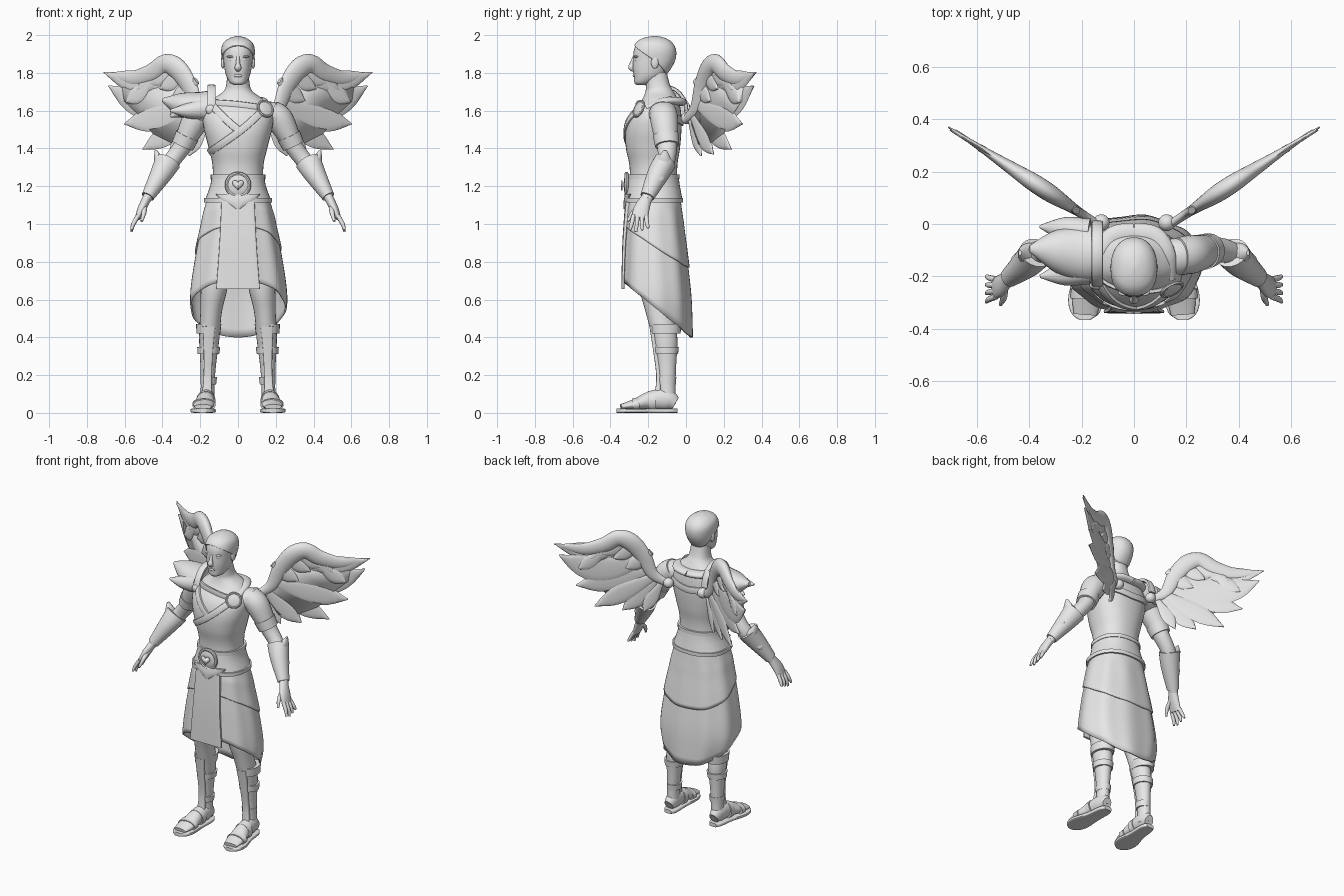
import bpy, bmesh, math
from mathutils import Vector

cube = bpy.data.objects.get("Cube")
if cube:
    bpy.data.objects.remove(cube, do_unlink=True)

stone = bpy.data.materials.new("plain grey")
stone.use_nodes = True
stone.diffuse_color = (0.8, 0.8, 0.8, 1)
stone.node_tree.nodes["Principled BSDF"].inputs["Base Color"].default_value = stone.diffuse_color

X, Y, Z = Vector((1, 0, 0)), Vector((0, 1, 0)), Vector((0, 0, 1))
parts = []


def register(obj, mirror=False):
    obj.data.materials.append(stone)
    parts.append(obj)
    if mirror:
        obj.modifiers.new("Mirror", "MIRROR").mirror_object = parts[0]


def finish(name, bm, mirror=False, thickness=0):
    bmesh.ops.recalc_face_normals(bm, faces=bm.faces)
    mesh = bpy.data.meshes.new(name)
    bm.to_mesh(mesh)
    bm.free()
    obj = bpy.data.objects.new(name, mesh)
    bpy.context.collection.objects.link(obj)
    if thickness:
        obj.modifiers.new("Solidify", "SOLIDIFY").thickness = thickness
    register(obj, mirror)


def spline(points, steps):
    """Catmull-Rom through tuples of any length."""
    out = []
    for i in range(len(points) - 1):
        a, b, c, d = (points[min(max(k, 0), len(points) - 1)] for k in range(i - 1, i + 3))
        for s in range(steps):
            t = s / steps
            out.append(tuple(q + t / 2 * (r - p + t * (2 * p - 5 * q + 4 * r - w + t * (3 * (q - r) + w - p)))
                             for p, q, r, w in zip(a, b, c, d)))
    return out + [tuple(points[-1])]


def bridge(bm, rows):
    for low, high in zip(rows, rows[1:]):
        for k in range(len(low)):
            m = (k + 1) % len(low)
            bm.faces.new((low[k], low[m], high[m], high[k]))


def oval(angle, power):
    c, s = math.cos(angle), math.sin(angle)
    return (math.copysign(abs(c) ** (2 / power), c), math.copysign(abs(s) ** (2 / power), s))


def loft(name, rings, mirror=False, ref=Y, upright=False, power=2, sides=24, steps=5):
    """Skin over rings (x, y, z, width, depth); depth runs along ref."""
    rings = spline(rings, steps)
    bm, rows = bmesh.new(), []
    for i, (x, y, z, a, b) in enumerate(rings):
        before, after = rings[max(i - 1, 0)], rings[min(i + 1, len(rings) - 1)]
        t = Z if upright else (Vector(after[:3]) - Vector(before[:3])).normalized()
        v = (ref - t * ref.dot(t)).normalized()
        u = v.cross(t)
        row = []
        for k in range(sides):
            c, s = oval(math.tau * k / sides, power)
            row.append(bm.verts.new(Vector((x, y, z)) + u * a * c + v * b * s))
        rows.append(row)
    bridge(bm, rows)
    bm.faces.new(rows[0])
    bm.faces.new(rows[-1])
    finish(name, bm, mirror)


def ring_at(rings, z):
    dense = sorted(spline(rings, 6), key=lambda r: r[2])
    z = min(max(z, dense[0][2]), dense[-1][2])
    for p, q in zip(dense, dense[1:]):
        if z <= q[2]:
            t = (z - p[2]) / max(q[2] - p[2], 1e-6)
            return [m + (n - m) * t for m, n in zip(p, q)]


def drape(name, rings, top, front, back, grow=0, power=2, fold=0):
    """Open cloth hanging over rings, its hem sloping from front to back."""
    bm, rows, sides, count = bmesh.new(), [], 64, 16
    for j in range(count + 1):
        row = []
        for k in range(sides):
            angle = math.tau * k / sides
            c, s = oval(angle, power)
            hem = front + (back - front) * (1 + s) / 2
            x, y, z, a, b = ring_at(rings, top + (hem - top) * j / count)
            g = (grow + fold * math.cos(9 * angle)) * min(1, 3 * j / count)
            row.append(bm.verts.new((x + (a + g) * c, y + (b + g) * s, z)))
        rows.append(row)
    bridge(bm, rows)
    bm.faces.new(rows[0])
    finish(name, bm, thickness=.01)


def ball(name, place, size, facing=Z, mirror=False):
    bpy.ops.mesh.primitive_uv_sphere_add(segments=24, ring_count=14, location=place,
                                         rotation=Vector(facing).to_track_quat("Z", "Y").to_euler())
    obj = bpy.context.object
    obj.name, obj.scale = name, size
    register(obj, mirror)


def medallion(name, place, facing, radius):
    ball(name + "_disc", place, (radius, radius, radius / 4), facing)
    for label, r in (("rim", radius), ("inner_rim", radius * 0.6)):
        bpy.ops.mesh.primitive_torus_add(location=place, major_radius=r, minor_radius=radius / 6,
                                         major_segments=32, minor_segments=8,
                                         rotation=Vector(facing).to_track_quat("Z", "Y").to_euler())
        bpy.context.object.name = name + "_" + label
        register(bpy.context.object)


# Torso and neck
torso = [(0, -.17, 1.05, .15, .135), (0, -.172, 1.28, .133, .125), (0, -.175, 1.4, .155, .143),
         (0, -.172, 1.5, .18, .148), (0, -.16, 1.58, .185, .135), (0, -.138, 1.65, .145, .1),
         (0, -.14, 1.7, .08, .075), (0, -.15, 1.74, .062, .064), (0, -.165, 1.82, .056, .06)]
loft("torso", torso, upright=True, power=2.3, sides=40)


def ribbon(name, path, width, side=-1):
    """Flat strap lying on the torso, given as (x, z) points."""
    rings = []
    for x, z in spline(path, 8):
        _, y, _, a, b = ring_at(torso, z)
        reach = max(0, 1 - min(1, abs(x) / a) ** 2.3) ** (1 / 2.3)
        rings.append((x, y + side * (b * reach + .002), z, width, .008))
    loft(name, rings, power=4, sides=12, steps=1)


ribbon("chest_strap", [(-.14, 1.64), (0, 1.63), (.14, 1.61)], .02)
ribbon("tunic_fold_left", [(.13, 1.6), (.02, 1.5), (-.15, 1.38)], .02)
ribbon("tunic_fold_right", [(-.13, 1.62), (-.06, 1.55), (.01, 1.49)], .02)
ribbon("back_strap", [(-.14, 1.56), (0, 1.54), (.14, 1.56)], .022, side=1)
loft("cowl", [(.14, -.21, 1.61, .02, .018), (.125, -.12, 1.65, .035, .02),
              (.08, -.05, 1.65, .04, .022), (0, -.035, 1.645, .04, .022)], True, ref=Z)
medallion("brooch", (.145, -.25, 1.61), (.45, -.8, .4), .043)

# Head, face and hair
head = [(0, -.235, 1.735, .02, .025), (0, -.225, 1.748, .042, .048), (0, -.2, 1.78, .061, .076),
        (0, -.185, 1.82, .071, .096), (0, -.172, 1.87, .078, .108), (0, -.168, 1.92, .081, .108),
        (0, -.166, 1.96, .07, .09), (0, -.165, 1.985, .042, .055), (0, -.165, 1.995, .008, .01)]
loft("head", head, upright=True, power=2.2, sides=32)
drape("hair", head, 1.995, 1.945, 1.79, grow=.008, power=2.2)
loft("nose", [(0, -.274, 1.885, .009, .008), (0, -.284, 1.85, .011, .013),
              (0, -.29, 1.828, .018, .015), (0, -.278, 1.812, .012, .008)], sides=12)
ball("lips", (0, -.27, 1.785), (.024, .012, .009))
ball("chin", (0, -.25, 1.752), (.026, .022, .016))
ball("brow", (.032, -.262, 1.886), (.028, .014, .007), mirror=True)
ball("eye", (.031, -.261, 1.867), (.014, .012, .008), mirror=True)
ball("ear", (.08, -.165, 1.855), (.011, .02, .033), mirror=True)

# Arms with sleeves, bands and bracers
loft("arm", [(.13, -.13, 1.59, .06, .07), (.2, -.12, 1.57, .068, .072), (.25, -.11, 1.5, .056, .062),
             (.295, -.1, 1.41, .048, .053), (.355, -.105, 1.33, .045, .045), (.4, -.14, 1.27, .046, .046),
             (.485, -.21, 1.13, .024, .03)], True)
loft("sleeve", [(.17, -.122, 1.6, .06, .07), (.22, -.116, 1.555, .072, .074), (.272, -.105, 1.46, .058, .063)], True)
loft("arm_band", [(.268, -.106, 1.468, .065, .069), (.293, -.1, 1.415, .06, .064)], True, steps=1)
loft("bracer", [(.372, -.11, 1.33, .07, .06), (.41, -.15, 1.26, .057, .057), (.478, -.205, 1.145, .034, .038)], True)
loft("elbow_guard", [(.38, -.115, 1.29, .04, .045), (.415, -.115, 1.335, .03, .04), (.436, -.11, 1.39, .006, .01)], True)
ball("bracer_stud", (.45, -.14, 1.245), (.03, .03, .018), (.8, .3, .4), True)

# Hands
loft("palm", [(.478, -.205, 1.145, .024, .028), (.51, -.235, 1.08, .022, .042), (.532, -.245, 1.03, .014, .042)], True)
for i in range(4):
    knuckle, tip = -.278 + .022 * i, -.298 + .033 * i
    drop = .01 * abs(i - 1)
    loft("finger", [(.528, knuckle, 1.045, .012, .012), (.554, (knuckle + tip) / 2, 1, .011, .011),
                    (.564, tip, .958 + drop, .006, .007)], True, sides=10)
loft("thumb", [(.495, -.235, 1.1, .014, .016), (.498, -.28, 1.06, .013, .013), (.51, -.308, 1.015, .007, .007)],
     True, ref=X, sides=10)

# Belt and buckle
loft("belt", [(0, -.172, 1.255, .14, .132), (0, -.172, 1.2, .148, .14), (0, -.17, 1.12, .178, .153)],
     upright=True, power=2.3, sides=40)
for label, z, a, b in (("top", 1.25, .145, .137), ("bottom", 1.125, .181, .156)):
    loft("belt_trim_" + label, [(0, -.171, z + .012, a, b), (0, -.171, z - .012, a, b)],
         upright=True, power=2.3, sides=40, steps=1)
loft("belt_point", [(0, -.3, 1.16, .12, .022), (0, -.308, 1.12, .08, .022), (0, -.312, 1.08, .015, .018)], upright=True)
medallion("buckle", (0, -.315, 1.207), (0, -1, 0), .06)
bm = bmesh.new()
bm.faces.new([bm.verts.new((.0019 * 16 * math.sin(a) ** 3, -.336, 1.209 + .0019 * (
    13 * math.cos(a) - 5 * math.cos(2 * a) - 2 * math.cos(3 * a) - math.cos(4 * a))))
    for a in (math.tau * k / 32 for k in range(32))])
finish("buckle_heart", bm, thickness=.009)

# Skirt layers and front panel
skirt = [(0, -.17, 1.13, .166, .142), (0, -.17, 1, .192, .15), (0, -.165, .85, .225, .165),
         (0, -.158, .65, .255, .182), (0, -.155, .53, .25, .186), (0, -.155, .38, .2, .19)]
drape("skirt", skirt, 1.13, .7, .4, power=2.25, fold=.004)
drape("skirt_overlay", skirt, 1.13, .99, .77, grow=.008, power=2.25, fold=.003)
loft("front_panel", [(0, -.308, 1.12, .088, .014), (0, -.327, .9, .098, .01), (0, -.334, .655, .116, .008)],
     upright=True, power=6)

# Legs with greaves
loft("leg", [(.1, -.17, .9, .08, .09), (.125, -.165, .68, .072, .083), (.142, -.145, .54, .057, .068),
             (.152, -.112, .4, .054, .066), (.158, -.102, .25, .041, .05), (.161, -.1, .14, .036, .044),
             (.163, -.1, .05, .038, .046)], True)
for label, y, z, a, b, half in (("knee", -.108, .445, .067, .084, .026), ("calf", -.104, .33, .061, .066, .019),
                                ("ankle", -.102, .17, .044, .051, .019)):
    loft(label + "_cuff", [(.155, y, z + half, a, b), (.157, y, z - half, a * .94, b * .94)],
         True, upright=True, steps=1)
loft("shin_plate", [(.153, -.18, .46, .034, .014), (.157, -.161, .33, .025, .013),
                    (.16, -.146, .2, .022, .012), (.164, -.15, .1, .026, .014)], True, power=4)

# Sandals
loft("foot", [(.165, -.056, .05, .03, .035), (.165, -.1, .07, .042, .055), (.17, -.18, .068, .045, .05),
              (.18, -.27, .046, .056, .029), (.186, -.345, .032, .045, .014)], True, ref=Z)
loft("sole", [(.165, -.045, .012, .025, .012), (.166, -.08, .012, .043, .012), (.173, -.18, .012, .05, .012),
              (.184, -.28, .012, .067, .012), (.187, -.34, .012, .054, .012), (.187, -.367, .012, .02, .012)],
     True, ref=Z, power=5)
for label, x, y, z, a, b in (("instep", .17, -.18, .065, .051, .056), ("toe", .18, -.265, .046, .062, .036)):
    loft(label + "_strap", [(x, y + .018, z, a, b), (x, y - .018, z - .004, a, b * .94)], True, ref=Z, steps=1)

# Wings, built on a slanted upright plane
NORMAL = Vector((-.55, .84, 0))


def on_wing(x, z, lift=0):
    return (x + NORMAL.x * lift, .65 * (x - .14) + NORMAL.y * lift, z)


def feather(name, base, tip, half, sag, lift, thick=.007):
    rings = []
    for k in range(13):
        t = k / 12
        x, z = (p + (q - p) * t for p, q in zip(base, tip))
        width = half * max(.03, math.sin(math.pi * (.15 + .85 * t ** 1.5)))
        rings.append(on_wing(x, z - sag * math.sin(math.pi * t), lift) + (width, thick))
    loft(name, rings, True, ref=NORMAL, sides=12, steps=1)


arm_line = [(.13, 1.55, .02, .016), (.21, 1.61, .035, .018), (.258, 1.73, .048, .024), (.32, 1.82, .056, .034),
            (.385, 1.848, .051, .034), (.46, 1.8, .048, .026), (.57, 1.772, .035, .014), (.71, 1.802, .003, .003)]
loft("wing_arm", [on_wing(x, z) + (a, b) for x, z, a, b in arm_line], True, ref=NORMAL)
feathers = [((.3, 1.8), (.7, 1.795), .06, .045), ((.25, 1.72), (.685, 1.73), .085, .085),
            ((.22, 1.64), (.6, 1.53), .07, .015), ((.2, 1.6), (.505, 1.395), .06, .005),
            ((.19, 1.58), (.365, 1.37), .055, .01), ((.17, 1.55), (.26, 1.36), .04, 0)]
for i, (base, tip, half, sag) in enumerate(feathers):
    feather("wing_feather", base, tip, half, sag, .004 * (i % 2) - .002)
for i in range(5):
    x, z = .25 + .06 * i, 1.7 + .09 * math.sin(i * .8)
    feather("wing_covert", (x - .03, z + .06), (x + .1, z - .05), .05, .01, 0, .014)

# Web filling the wing behind the feathers
web = [(.19, 1.53), (.22, 1.66), (.28, 1.78), (.38, 1.84), (.52, 1.77), (.61, 1.72), (.6, 1.65),
       (.52, 1.575), (.45, 1.48), (.35, 1.43), (.25, 1.42)]
bm = bmesh.new()
bm.faces.new([bm.verts.new(on_wing(x, z)) for x, z in web])
finish("wing_web", bm, True, .006)
ball("wing_mount", (.125, .005, 1.56), (.032, .032, .032), mirror=True)

# Single shoulder guard
loft("shoulder_guard", [(-.135, -.115, 1.61, .11, .1), (-.21, -.112, 1.615, .106, .085),
                        (-.31, -.1, 1.635, .075, .06), (-.4, -.095, 1.657, .012, .01)], ref=Z)
for y, z in ((-.2, 1.6), (-.1, 1.57), (-.01, 1.585)):
    loft("guard_plume", [(-.17, y * .8 - .02, 1.61, .05, .06), (-.27, y * .9 - .01, 1.6, .045, .04),
                         (-.36, y, z, .006, .006)], ref=Z, sides=12)
loft("guard_rim", [(-.14, -.115 + .118 * math.cos(a), 1.6 + .128 * math.sin(a), .01, .022)
                   for a in (math.pi * k / 12 for k in range(13))], ref=X, power=4, sides=12, steps=1)
ball("guard_rivet", (-.145, -.235, 1.605), (.026, .016, .026))

# Smooth shading with crisp edges
bpy.ops.object.select_all(action="DESELECT")
for obj in parts:
    obj.select_set(True)
bpy.context.view_layer.objects.active = parts[0]
bpy.ops.object.shade_smooth_by_angle(angle=math.radians(40))
